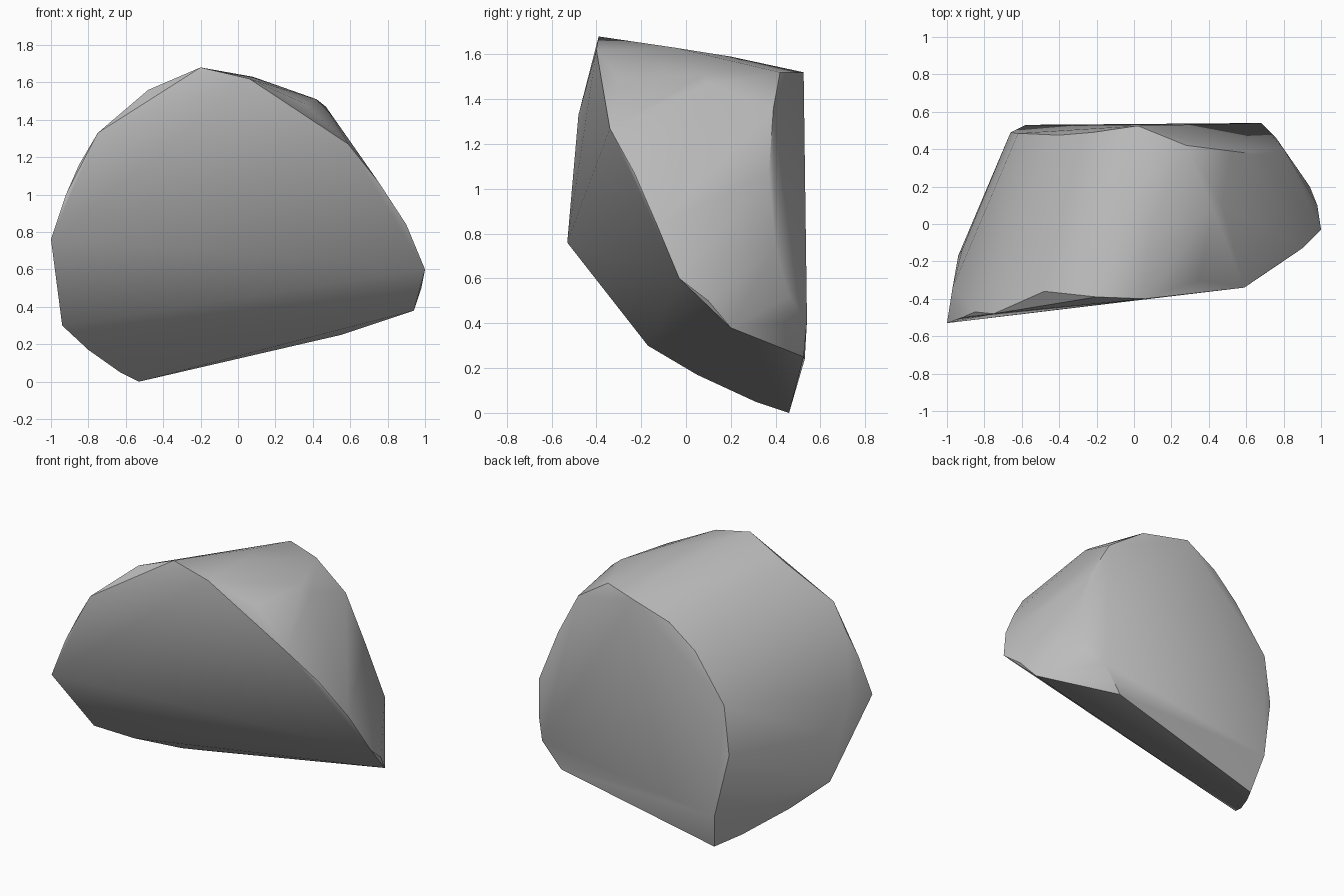
import bpy
import bmesh
import math

# Remove the default object
default_cube = bpy.data.objects.get("Cube")
if default_cube:
    bpy.data.objects.remove(default_cube, do_unlink=True)


def make_material(name, colour):
    material = bpy.data.materials.new(name)
    material.use_nodes = True
    material.diffuse_color = colour
    shader = next(node for node in material.node_tree.nodes
                  if node.type == "BSDF_PRINCIPLED")
    shader.inputs["Base Color"].default_value = colour
    return material


def hull_object(name, outlines, material, sharp_angle):
    """Wrap a convex skin around the outlines and shade it smooth."""
    bm = bmesh.new()
    for outline in outlines:
        for point in outline:
            bm.verts.new(point)
    result = bmesh.ops.convex_hull(bm, input=bm.verts[:])
    leftover = set(result["geom_interior"] + result["geom_unused"])
    loose = [item for item in leftover if isinstance(item, bmesh.types.BMVert)]
    bmesh.ops.delete(bm, geom=loose, context="VERTS")
    bmesh.ops.recalc_face_normals(bm, faces=bm.faces[:])
    mesh = bpy.data.meshes.new(name)
    bm.to_mesh(mesh)
    bm.free()
    mesh.materials.append(material)
    rock = bpy.data.objects.new(name, mesh)
    bpy.context.collection.objects.link(rock)
    bpy.ops.object.select_all(action="DESELECT")
    rock.select_set(True)
    bpy.context.view_layer.objects.active = rock
    bpy.ops.object.shade_smooth_by_angle(angle=math.radians(sharp_angle))
    return rock


# Rim of the slanted front face, from the foot round over the crest
front_rim = [
    (-.53, .46, 0), (-.63, .31, .05), (-.8, .05, .17), (-.94, -.17, .3),
    (-1, -.53, .76), (-.75, -.48, 1.33), (-.2, -.39, 1.68),
    (.06, -.4, 1.62), (.59, -.34, 1.27), (.75, -.23, 1.07),
    (.9, -.13, .84), (1, -.03, .6), (.94, .2, .38), (.55, .525, .25),
]

# Rim of the upright back face
back_rim = [
    (-.58, .53, .24), (-.66, .49, .65), (-.62, .485, .97),
    (-.4, .475, 1.27), (-.22, .49, 1.42), (.02, .525, 1.52),
    (.28, .42, 1.52), (.52, .39, 1.36), (.68, .37, 1.07),
    (.8, .4, .74), (.76, .46, .52), (.68, .54, .41),
]

# Rounded swell of the sides between the two faces
side_swell = [
    (-.97, -.34, .84), (-.92, -.14, .62), (-.92, -.5, 1),
    (-.85, -.47, 1.16), (-.48, -.36, 1.56), (0, .2, 1.59),
    (.08, -.05, 1.63), (.35, -.3, 1.49), (.42, .08, 1.51),
    (.47, .1, 1.47), (.98, .1, .5),
]

stone_grey = make_material("stone grey", (.5, .5, .5, 1))
hull_object("rock", [front_rim, back_rim, side_swell], stone_grey, 32)
